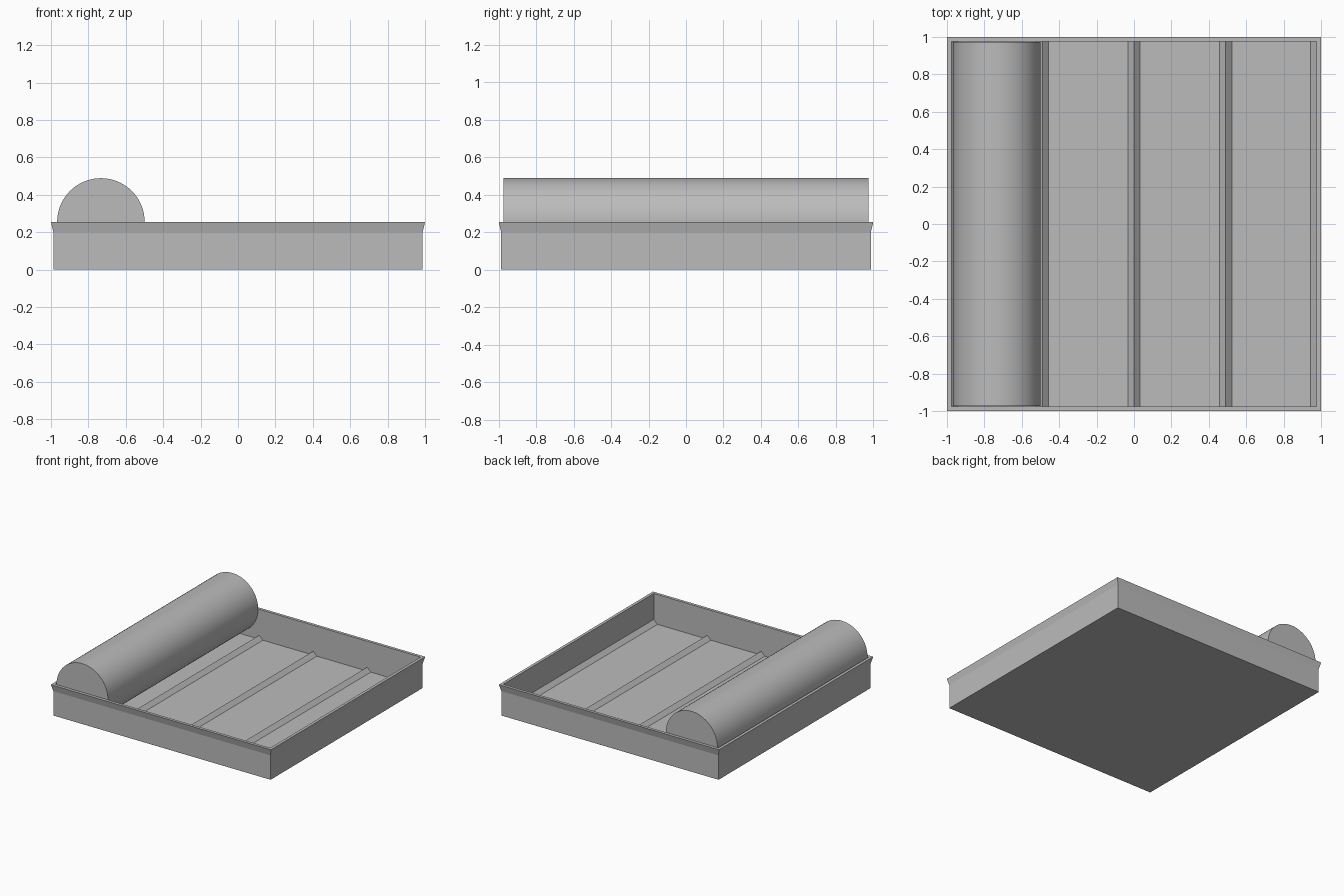
import bpy, bmesh, math

cube = bpy.data.objects.get("Cube")
if cube:
    bpy.data.objects.remove(cube)

GREY = (0.5, 0.5, 0.5, 1)
grey = bpy.data.materials.new("plain grey")
grey.use_nodes = True
grey.diffuse_color = GREY
grey.node_tree.nodes["Principled BSDF"].inputs["Base Color"].default_value = GREY

FLOOR, RIM, INNER = 0.01, 0.255, 0.976


def finish(bm, name):
    bmesh.ops.recalc_face_normals(bm, faces=bm.faces)
    mesh = bpy.data.meshes.new(name)
    bm.to_mesh(mesh)
    bm.free()
    mesh.materials.append(grey)
    obj = bpy.data.objects.new(name, mesh)
    bpy.context.collection.objects.link(obj)
    return obj


def square_ring(bm, half, z):
    corners = [(-1, -1), (1, -1), (1, 1), (-1, 1)]
    return [bm.verts.new((half * x, half * y, z)) for x, y in corners]


def bridge(bm, a, b):
    n = len(a)
    for i in range(n):
        bm.faces.new((a[i], a[(i + 1) % n], b[(i + 1) % n], b[i]))


# Tray: square rings from the base, out over the flared lip and down inside
bm = bmesh.new()
profile = [(0.987, 0), (0.987, 0.2), (1, RIM), (INNER, RIM), (INNER, FLOOR)]
rings = [square_ring(bm, half, z) for half, z in profile]
for lower, upper in zip(rings, rings[1:]):
    bridge(bm, lower, upper)
bm.faces.new(rings[0])
bm.faces.new(rings[-1])
finish(bm, "tray")


# Floor ribs: triangular prisms, halved where they meet the side walls
def rib(name, x, left, right):
    bm = bmesh.new()
    section = [(x - left, FLOOR), (x + right, FLOOR), (x, 0.042)]
    ends = [[bm.verts.new((px, y, pz)) for px, pz in section]
            for y in (-INNER, INNER)]
    bridge(bm, *ends)
    for end in ends:
        bm.faces.new(end)
    finish(bm, name)


W = 0.033
rib("left_wall_rib", INNER, W, 0)
rib("left_rib", 0.49, W, W)
rib("middle_rib", 0, W, W)
rib("right_rib", -0.49, W, W)
rib("right_wall_rib", -INNER, 0, W)

# Roller lying along the right side of the tray
bpy.ops.mesh.primitive_cylinder_add(
    vertices=64, radius=0.234, depth=1.948,
    location=(-0.733, 0, RIM), rotation=(math.pi / 2, 0, 0))
roller = bpy.context.object
roller.name = "roller"
roller.data.materials.append(grey)
bpy.ops.object.shade_smooth_by_angle(angle=math.radians(30))
